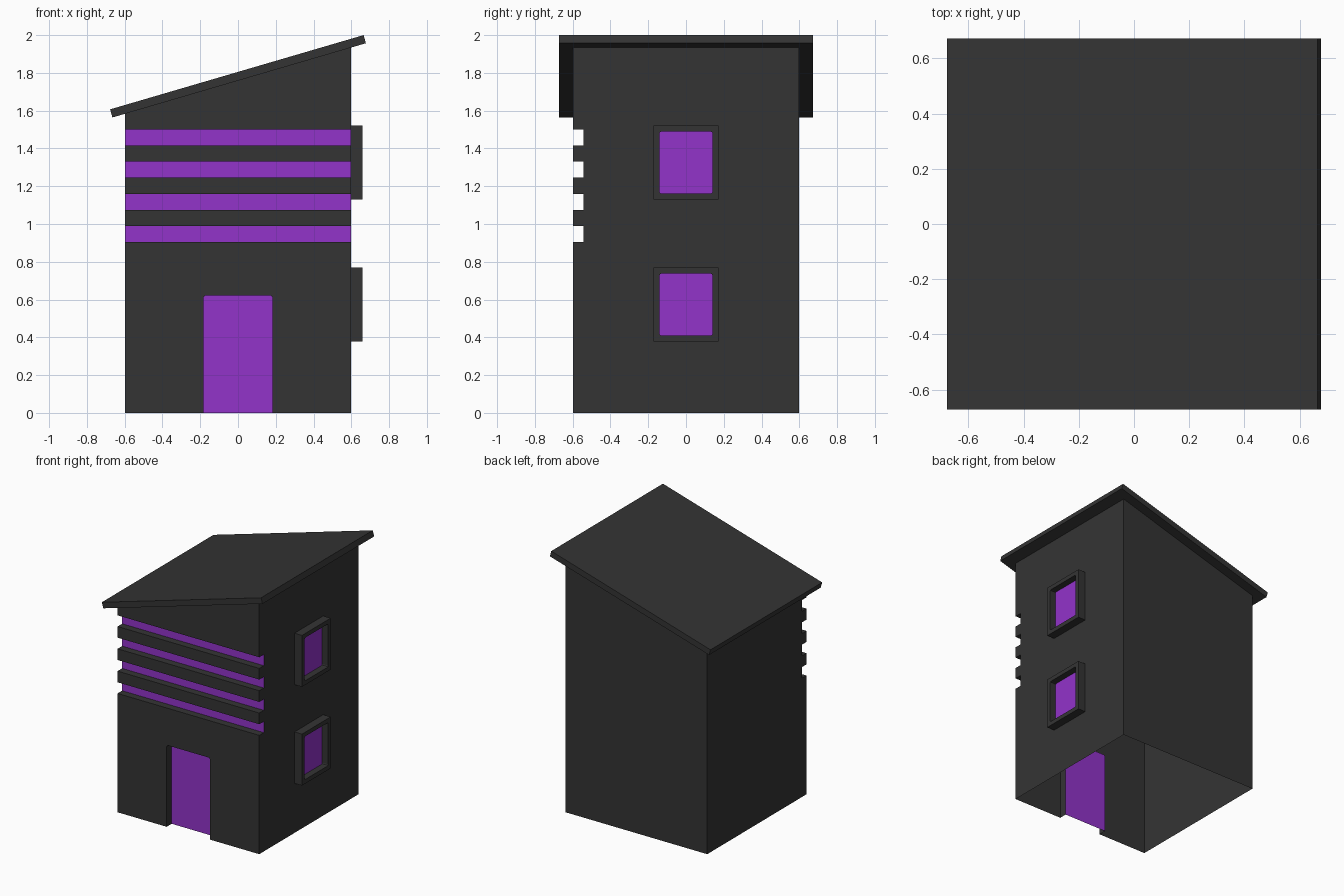
import bpy, bmesh

old = bpy.data.objects.get("Cube")
if old:
    bpy.data.objects.remove(old)


def make_material(name, colour):
    mat = bpy.data.materials.new(name)
    mat.use_nodes = True
    mat.diffuse_color = colour
    mat.node_tree.nodes["Principled BSDF"].inputs["Base Color"].default_value = colour
    return mat


CHARCOAL = make_material("charcoal", (0.034, 0.034, 0.034, 1))
PURPLE = make_material("purple", (0.287, 0.033, 0.591, 1))


def make_object(name, bm):
    mesh = bpy.data.meshes.new(name)
    bm.to_mesh(mesh)
    bm.free()
    obj = bpy.data.objects.new(name, mesh)
    bpy.context.collection.objects.link(obj)
    mesh.materials.append(CHARCOAL)
    mesh.materials.append(PURPLE)
    return obj


def prism(points, direction):
    """Closed prism from a flat outline swept along a direction."""
    bm = bmesh.new()
    face = bm.faces.new([bm.verts.new(p) for p in points])
    swept = bmesh.ops.extrude_face_region(bm, geom=[face], use_keep_orig=True)
    moved = [v for v in swept["geom"] if isinstance(v, bmesh.types.BMVert)]
    bmesh.ops.translate(bm, verts=moved, vec=direction)
    bmesh.ops.recalc_face_normals(bm, faces=bm.faces[:])
    return bm


HALF = 0.597       # half width of the tower
GROOVE = 0.055     # depth of the front grooves and the door
SLOPE = 0.294      # rise of the roof per unit of x

# Tower walls: side profile with four grooves, swept across the width
profile = [(-HALF, 0)]
for i in range(4):
    low = 0.905 + 0.17 * i
    high = low + 0.085
    profile += [(-HALF, low), (GROOVE - HALF, low), (GROOVE - HALF, high), (-HALF, high)]
profile += [(-HALF, 2.1), (HALF, 2.1), (HALF, 0)]
bm = prism([(-HALF, y, z) for y, z in profile], (2 * HALF, 0, 0))

# Slanted top of the walls, under the roof
cut = bmesh.ops.bisect_plane(bm, geom=bm.verts[:] + bm.edges[:] + bm.faces[:],
                             plane_co=(0, 0, 1.762), plane_no=(-SLOPE, 0, 1),
                             clear_outer=True)
rim = [e for e in cut["geom_cut"] if isinstance(e, bmesh.types.BMEdge)]
bmesh.ops.contextual_create(bm, geom=rim)
bmesh.ops.recalc_face_normals(bm, faces=bm.faces[:])
walls = make_object("tower_walls", bm)

# Doorway recess with small chamfered top corners
D, TOP, R = 0.183, 0.622, 0.01
outline = [(-D, -0.2), (D, -0.2), (D, TOP - R), (D - R, TOP), (R - D, TOP), (-D, TOP - R)]
cutter = make_object("door_cutter", prism([(x, -0.8, z) for x, z in outline],
                                          (0, 0.8 - HALF + GROOVE + 0.005, 0)))
cutter.hide_render = True
mod = walls.modifiers.new("doorway", "BOOLEAN")
mod.object = cutter
mod.operation = "DIFFERENCE"
mod.solver = "EXACT"
bpy.context.view_layer.objects.active = walls
bpy.ops.object.modifier_apply(modifier=mod.name)
bpy.data.objects.remove(cutter)

# Open underside; recessed front faces are purple
bm = bmesh.new()
bm.from_mesh(walls.data)
floor = [f for f in bm.faces if f.normal.z < -0.9 and f.calc_center_median().z < 0.01]
bmesh.ops.delete(bm, geom=floor, context="FACES")
for f in bm.faces:
    recessed = f.normal.y < -0.9 and f.calc_center_median().y > 0.02 - HALF
    f.material_index = 1 if recessed else 0
bm.to_mesh(walls.data)
bm.free()

# Slanted roof slab
ROOF = 0.672
section = [(-0.677, 1.607), (0.665, 2.0), (0.677, 1.957), (-0.665, 1.564)]
make_object("roof", prism([(x, -ROOF, z) for x, z in section], (0, 2 * ROOF, 0)))


# Window: raised frame around a recessed pane with softened corners
def make_window(name, z):
    bm = bmesh.new()
    bmesh.ops.create_cube(bm, size=1)
    bmesh.ops.scale(bm, verts=bm.verts[:], vec=(0.063, 0.345, 0.392))
    bmesh.ops.translate(bm, verts=bm.verts[:], vec=(HALF + 0.0315, 0, z))
    bm.normal_update()
    back = [f for f in bm.faces if f.normal.x < -0.9]
    bmesh.ops.delete(bm, geom=back, context="FACES")
    pane = max(bm.faces, key=lambda f: f.calc_center_median().x)
    bmesh.ops.inset_individual(bm, faces=[pane], thickness=0.045)
    bmesh.ops.inset_individual(bm, faces=[pane], thickness=0, depth=-0.05)
    corners = [e for v in pane.verts for e in v.link_edges if pane not in e.link_faces]
    bmesh.ops.bevel(bm, geom=corners, offset=0.01, segments=2, profile=0.5,
                    affect="EDGES")
    bm.normal_update()
    for f in bm.faces:
        inner = f.normal.x > 0.9 and f.calc_center_median().x < HALF + 0.03
        f.material_index = 1 if inner else 0
    make_object(name, bm)


make_window("lower_window", 0.573)
make_window("upper_window", 1.325)
